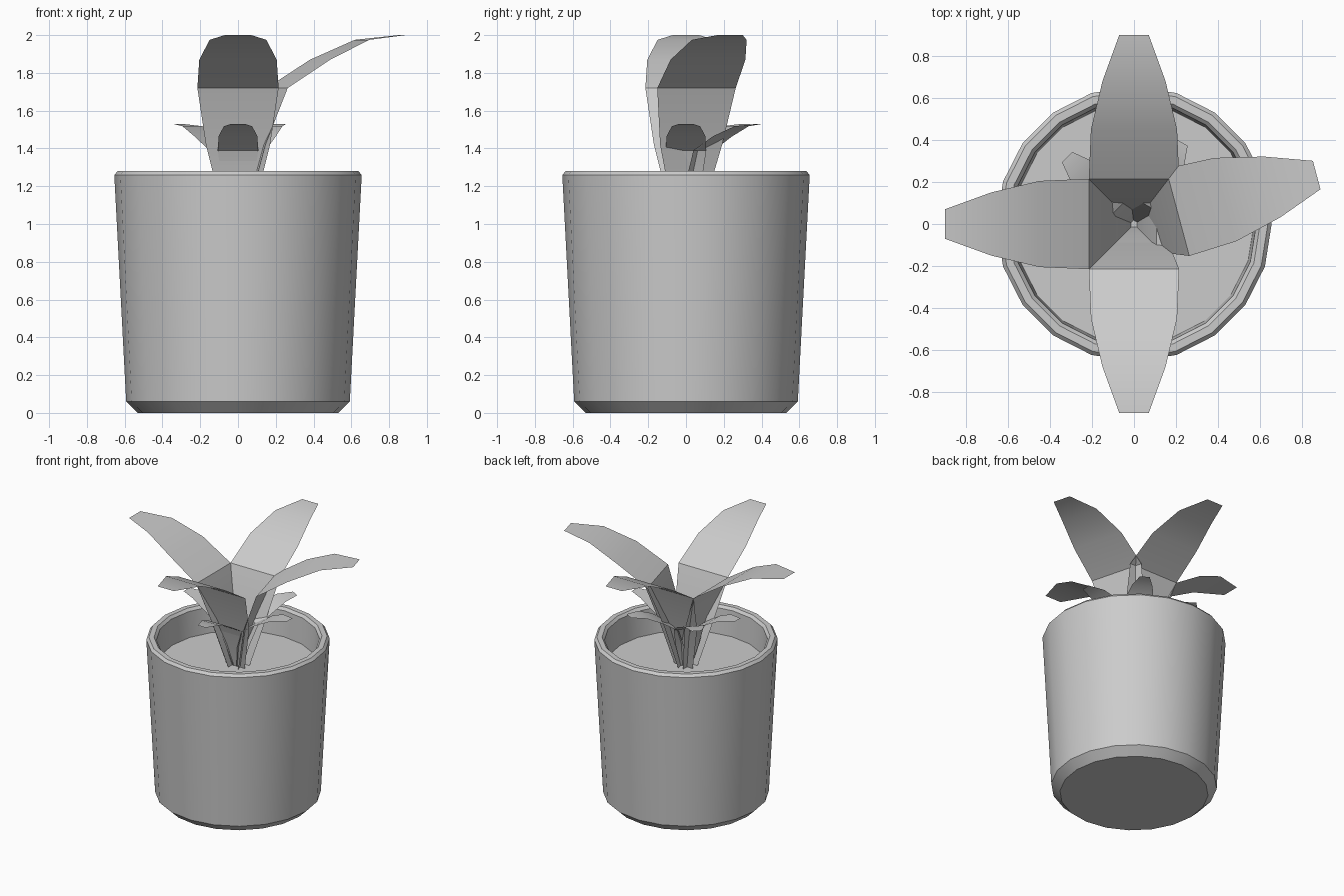
import bpy, bmesh
from math import cos, sin, pi, radians

if "Cube" in bpy.data.objects:
    bpy.data.objects.remove(bpy.data.objects["Cube"])

SOIL_Z = 1.06


def make_object(name, verts, faces, fix_normals=False):
    mesh = bpy.data.meshes.new(name)
    mesh.from_pydata(verts, [], faces)
    if fix_normals:
        bm = bmesh.new()
        bm.from_mesh(mesh)
        bmesh.ops.recalc_face_normals(bm, faces=bm.faces)
        bm.to_mesh(mesh)
        bm.free()
    obj = bpy.data.objects.new(name, mesh)
    bpy.context.collection.objects.link(obj)
    bpy.ops.object.select_all(action='DESELECT')
    obj.select_set(True)
    bpy.context.view_layer.objects.active = obj
    bpy.ops.object.shade_smooth_by_angle(angle=radians(32))
    return obj


def lathe(name, profile, sides=20):
    verts, faces = [], []
    for r, z in profile:
        for i in range(sides):
            a = 2 * pi * i / sides
            verts.append((r * cos(a), r * sin(a), z))
    for k in range(len(profile) - 1):
        for i in range(sides):
            j = (i + 1) % sides
            faces.append((k * sides + i, k * sides + j,
                          (k + 1) * sides + j, (k + 1) * sides + i))
    faces.append(tuple(reversed(range(sides))))
    last = (len(profile) - 1) * sides
    faces.append(tuple(range(last, last + sides)))
    return make_object(name, verts, faces, True)


# Leaf spine: outward distance, height above soil, half width
LEAF = [(0.03, 0.0, 0.08), (0.105, 0.36, 0.17), (0.215, 0.66, 0.215),
        (0.45, 0.81, 0.205), (0.68, 0.915, 0.15), (0.90, 0.94, 0.07)]


def leaf(name, angle, scale):
    a = radians(angle)
    verts, faces = [], []
    for r, h, w in LEAF:
        for side in (-1, 1):
            x, y = r * scale, side * w * scale
            verts.append((x * cos(a) - y * sin(a), x * sin(a) + y * cos(a),
                          SOIL_Z + h * scale))
    for k in range(len(LEAF) - 1):
        faces.append((2 * k, 2 * k + 2, 2 * k + 3, 2 * k + 1))
    return make_object(name, verts, faces)


# Tapered pot with bevelled foot and rim, hollow above the soil
lathe("pot", [(0.53, 0), (0.592, 0.06), (0.655, 1.26), (0.637, 1.28),
              (0.60, 1.28), (0.582, 1.26), (0.565, 0.96)])

# Soil disc
lathe("soil", [(0.568, SOIL_Z - 0.05), (0.573, SOIL_Z)])

# Large outer leaves
for i, ang in enumerate((15, 90, 180, 270)):
    leaf(f"large_leaf_{i + 1}", ang, 1.0)

# Small inner leaves
for i, ang in enumerate((0, 60, 135, 180, 270)):
    leaf(f"small_leaf_{i + 1}", ang, 0.5)
